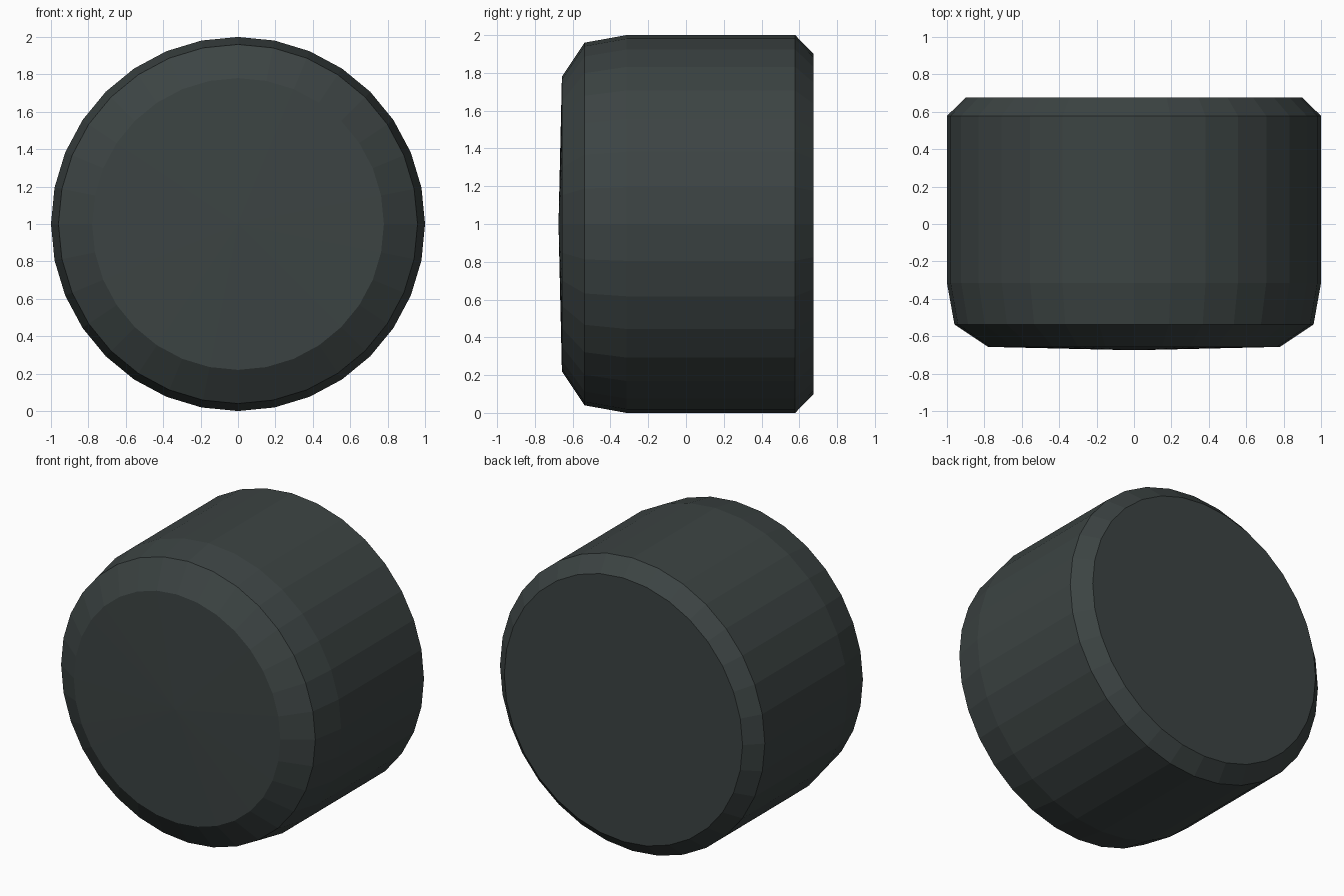
import bpy, bmesh, math

if "Cube" in bpy.data.objects:
    bpy.data.objects.remove(bpy.data.objects["Cube"])

SIDES = 32
# (radius, y) from the domed front round to the flat back
PROFILE = [(0.78, -0.657), (0.96, -0.537), (1.0, -0.315),
           (1.0, 0.578), (0.90, 0.675)]

mat = bpy.data.materials.new("dark slate")
mat.diffuse_color = (0.045, 0.057, 0.056, 1)
mat.use_nodes = True
mat.node_tree.nodes["Principled BSDF"].inputs["Base Color"].default_value = mat.diffuse_color

bm = bmesh.new()

# rings of the turned body
rings = []
for r, y in PROFILE:
    ring = []
    for i in range(SIDES):
        a = 2 * math.pi * i / SIDES
        ring.append(bm.verts.new((r * math.cos(a), y, 1 + r * math.sin(a))))
    rings.append(ring)

# side bands
for a, b in zip(rings, rings[1:]):
    for i in range(SIDES):
        j = (i + 1) % SIDES
        bm.faces.new((a[i], a[j], b[j], b[i]))

# shallow front dome and flat back cap
tip = bm.verts.new((0, -0.675, 1))
for i in range(SIDES):
    bm.faces.new((tip, rings[0][(i + 1) % SIDES], rings[0][i]))
bm.faces.new(rings[-1])
bmesh.ops.recalc_face_normals(bm, faces=bm.faces[:])

mesh = bpy.data.meshes.new("round_knob")
bm.to_mesh(mesh)
bm.free()
mesh.materials.append(mat)
knob = bpy.data.objects.new("round_knob", mesh)
bpy.context.collection.objects.link(knob)
